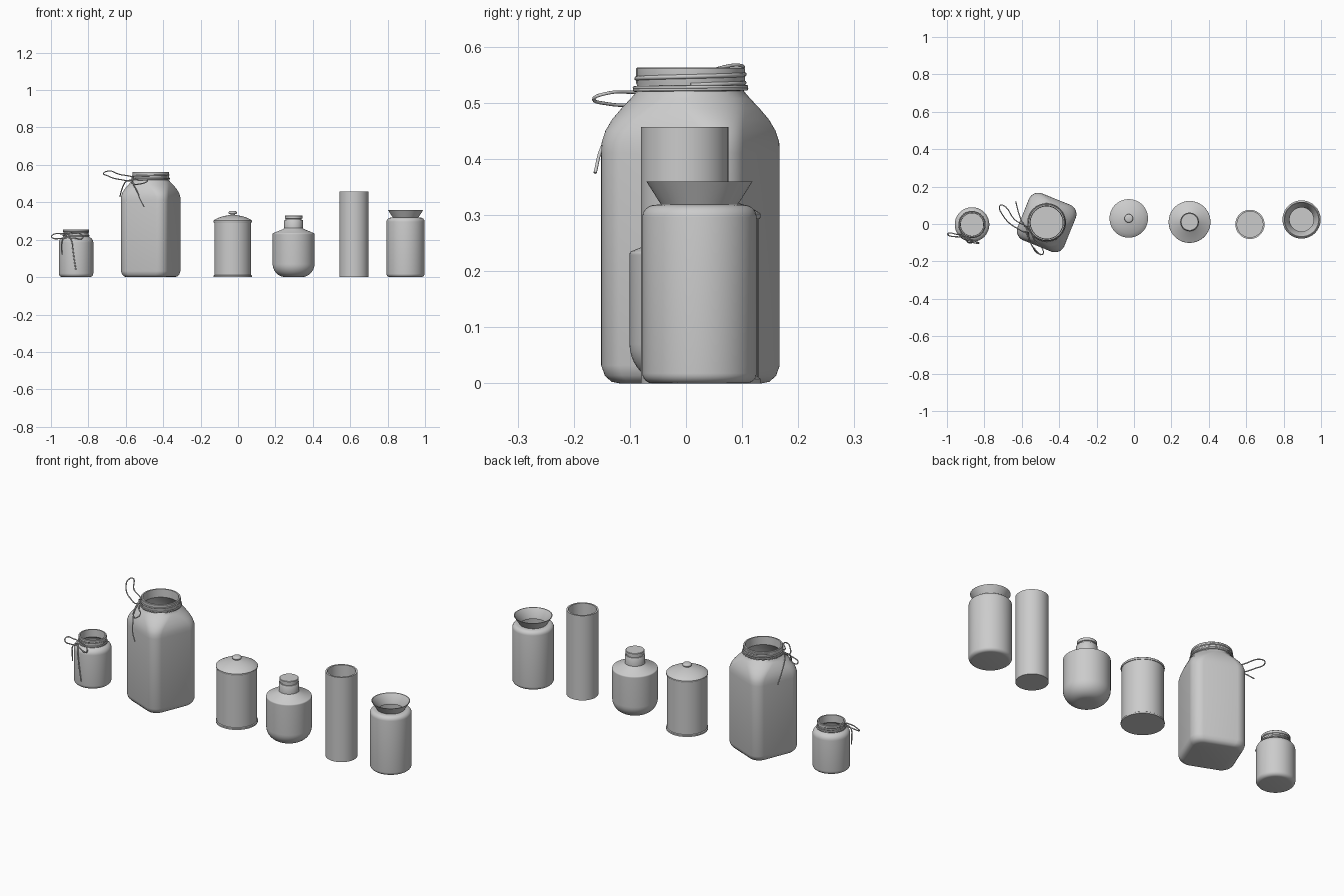
import bpy, bmesh
from math import sin, cos, pi, radians

N = 12  # segments per quarter turn


def arc(cx, cz, r, a0, a1, n=6):
    """Profile points on an arc, angles in degrees."""
    return [(cx + r * cos(radians(a0 + (a1 - a0) * i / n)),
             cz + r * sin(radians(a0 + (a1 - a0) * i / n))) for i in range(n + 1)]


def finish(obj, angle=35):
    bpy.ops.object.select_all(action='DESELECT')
    obj.select_set(True)
    bpy.context.view_layer.objects.active = obj
    if obj.type == 'CURVE':
        bpy.ops.object.convert(target='MESH')
    bpy.ops.object.shade_smooth_by_angle(angle=radians(angle))


def vessel(name, loc, profile, turn=0):
    """Loft rings; profile points are (radius, z) or (half width, z, corner radius)."""
    bm = bmesh.new()
    rings = []
    for p in profile:
        a, z = p[:2]
        r = p[2] if len(p) > 2 else a
        ring = []
        for q in range(4):
            cx, cy = (a - r) * (1, -1, -1, 1)[q], (a - r) * (1, 1, -1, -1)[q]
            for i in range(N):
                t = (q + (i + 0.5) / N) * pi / 2
                ring.append(bm.verts.new((cx + r * cos(t), cy + r * sin(t), z)))
        rings.append(ring)
    for lo, hi in zip(rings, rings[1:]):
        for i in range(4 * N):
            j = (i + 1) % (4 * N)
            bm.faces.new((lo[i], lo[j], hi[j], hi[i]))
    bm.faces.new(rings[0][::-1])
    bm.faces.new(rings[-1])
    mesh = bpy.data.meshes.new(name)
    bm.to_mesh(mesh)
    bm.free()
    obj = bpy.data.objects.new(name, mesh)
    bpy.context.collection.objects.link(obj)
    obj.location = (*loc, 0)
    obj.rotation_euler.z = radians(turn)
    finish(obj)


def cord(name, points, r=0.003, cyclic=False):
    """Round tube through the points."""
    cu = bpy.data.curves.new(name, 'CURVE')
    cu.dimensions = '3D'
    cu.bevel_depth = r
    cu.bevel_resolution = 2
    cu.resolution_u = 6
    cu.use_fill_caps = True
    sp = cu.splines.new('BEZIER')
    sp.bezier_points.add(len(points) - 1)
    for b, p in zip(sp.bezier_points, points):
        b.co = p
        b.handle_left_type = b.handle_right_type = 'AUTO'
    sp.use_cyclic_u = cyclic
    obj = bpy.data.objects.new(name, cu)
    bpy.context.collection.objects.link(obj)
    finish(obj, 60)


def coil(c, r, z0, z1, turns, start=0):
    n = int(turns * 16)
    return [(c[0] + r * cos(start + 2 * pi * turns * i / n),
             c[1] + r * sin(start + 2 * pi * turns * i / n),
             z0 + (z1 - z0) * i / n) for i in range(n + 1)]


# Small jar, hollow with a threaded neck
small = (-0.866, -0.003)
vessel("small_jar", small,
       arc(0.0725, 0.02, 0.02, -90, 0) + arc(0.0625, 0.185, 0.03, 0, 75)
       + [(0.066, 0.219), (0.066, 0.24), (0.069, 0.243), (0.069, 0.253), (0.067, 0.255),
          (0.061, 0.255), (0.060, 0.215)]
       + arc(0.0585, 0.183, 0.027, 75, 0) + [(0.0855, 0.02), (0.075, 0.01)])
cord("small_jar_thread", coil(small, 0.066, 0.229, 0.244, 1.3), 0.003)

# Large rounded-square jar, turned on the table
large = (-0.467, 0.008)
vessel("large_jar", large,
       [(0.108, 0.0, 0.045), (0.12, 0.003, 0.05), (0.13, 0.014, 0.054), (0.135, 0.032, 0.055),
        (0.135, 0.41, 0.055), (0.1345, 0.43, 0.056), (0.131, 0.45, 0.062), (0.125, 0.47, 0.075),
        (0.116, 0.49, 0.092), (0.106, 0.507, 0.102), (0.096, 0.52), (0.095, 0.53), (0.097, 0.535),
        (0.097, 0.561), (0.095, 0.563), (0.088, 0.563), (0.086, 0.52), (0.107, 0.49, 0.085),
        (0.122, 0.45, 0.055), (0.126, 0.41, 0.047), (0.126, 0.03, 0.047), (0.11, 0.012, 0.04)], -22)
cord("large_jar_thread", coil(large, 0.096, 0.532, 0.553, 1.4), 0.004)

# Twine wraps around both necks
cord("small_jar_twine", coil(small, 0.070, 0.219, 0.225, 2, 4))
cord("large_jar_twine", coil(large, 0.100, 0.522, 0.530, 2, 3.5))


# Bows: two loops and two hanging tails per knot
def bow(prefix, knot, loops, tails):
    for i, loop in enumerate(loops):
        cord(f"{prefix}_bow_loop_{i + 1}", [knot] + loop, cyclic=True)
    for i, tail in enumerate(tails):
        cord(f"{prefix}_bow_tail_{i + 1}", [knot] + tail)
    bpy.ops.mesh.primitive_uv_sphere_add(segments=12, ring_count=8, radius=0.007, location=knot)
    bpy.context.object.name = prefix + "_bow_knot"
    finish(bpy.context.object, 60)


bow("small_jar", (-0.91, -0.062, 0.222),
    [[(-0.95, -0.055, 0.232), (-0.99, -0.048, 0.226), (-0.996, -0.056, 0.214), (-0.955, -0.068, 0.206)],
     [(-0.87, -0.085, 0.236), (-0.835, -0.098, 0.226), (-0.83, -0.103, 0.210), (-0.87, -0.095, 0.208)]],
    [[(-0.935, -0.07, 0.205), (-0.943, -0.067, 0.16), (-0.94, -0.069, 0.12)],
     [(-0.893, -0.092, 0.205), (-0.882, -0.1, 0.14), (-0.875, -0.1, 0.09), (-0.867, -0.101, 0.04)]])
bow("large_jar", (-0.565, -0.038, 0.522),
    [[(-0.64, 0.025, 0.551), (-0.7, 0.1, 0.566), (-0.717, 0.098, 0.558), (-0.7, 0.045, 0.543), (-0.63, -0.02, 0.522)],
     [(-0.53, -0.09, 0.519), (-0.485, -0.145, 0.516), (-0.492, -0.164, 0.508), (-0.52, -0.145, 0.499), (-0.56, -0.085, 0.5)]],
    [[(-0.6, 0.015, 0.51), (-0.617, 0.06, 0.48), (-0.632, 0.12, 0.43)],
     [(-0.56, -0.085, 0.495), (-0.54, -0.125, 0.46), (-0.525, -0.15, 0.42), (-0.502, -0.162, 0.375)]])

# Canister with base lip, domed lid and knob
tin = (-0.028, 0.03)
vessel("canister_body", tin,
       [(0.103, 0), (0.103, 0.008), (0.099, 0.011), (0.099, 0.294), (0.094, 0.294),
        (0.094, 0.008)])
vessel("canister_lid", tin,
       [(0.095, 0.293), (0.102, 0.293), (0.103, 0.296), (0.103, 0.302), (0.1, 0.305),
        (0.08, 0.316), (0.05, 0.326), (0.02, 0.332), (0.013, 0.333), (0.012, 0.337)]
       + arc(0.015, 0.3445, 0.008, -80, 90) + [(0.005, 0.354)])

# Round-bottomed bottle with stopper
vessel("bottle", (0.297, 0.011),
       [(0.03, 0)] + arc(0.042, 0.07, 0.07, -90, 0, 10) + [(0.112, 0.228)]
       + arc(0.106, 0.23, 0.006, 0, 70, 3)
       + [(0.055, 0.257), (0.05, 0.262), (0.05, 0.303), (0.048, 0.306), (0.044, 0.306)])
vessel("bottle_stopper", (0.297, 0.011),
       [(0.043, 0.30), (0.043, 0.312), (0.047, 0.314), (0.047, 0.328), (0.045, 0.33)])

# Tall open cylinder
vessel("tall_cylinder", (0.62, -0.002),
       [(0.078, 0), (0.078, 0.457), (0.069, 0.457), (0.069, 0.009)])

# Jar with flared collar, hollow
vessel("flared_jar", (0.896, 0.024),
       arc(0.084, 0.018, 0.018, -90, 0) + arc(0.08, 0.296, 0.022, 0, 90)
       + [(0.069, 0.319), (0.095, 0.36), (0.091, 0.36), (0.064, 0.318), (0.064, 0.31)]
       + arc(0.078, 0.294, 0.016, 90, 0) + [(0.094, 0.02), (0.082, 0.009)])
